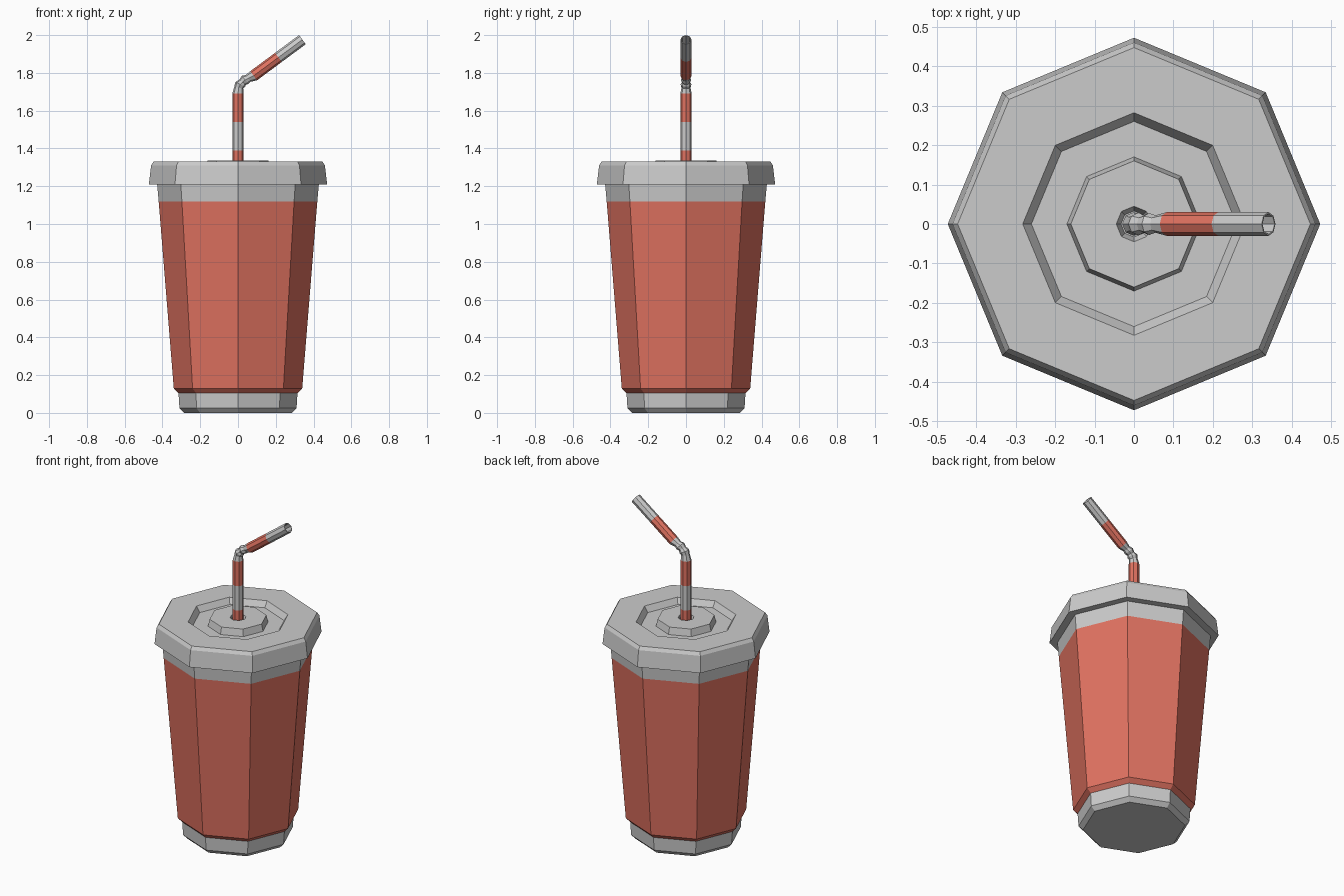
import bpy, bmesh
from math import sin, cos, pi, radians

if "Cube" in bpy.data.objects:
    bpy.data.objects.remove(bpy.data.objects["Cube"])

SIDES = 8
red = bpy.data.materials.new("red")
red.diffuse_color = (0.75, 0.17, 0.12, 1)
red.use_nodes = True
red.node_tree.nodes["Principled BSDF"].inputs["Base Color"].default_value = red.diffuse_color


def skin(name, rings, mat=None, cap_start=False, cap_end=False):
    """Skin octagonal rings given as (radius, z, x offset, tilt towards +x in degrees)."""
    bm = bmesh.new()
    loops = []
    for ring in rings:
        r, z, x, tilt = (*ring, 0, 0)[:4]
        t = radians(tilt)
        loops.append([])
        for i in range(SIDES):
            a = 2 * pi * i / SIDES
            u, v = r * cos(a), r * sin(a)
            loops[-1].append(bm.verts.new((x + u * cos(t), v, z - u * sin(t))))
    for lo, hi in zip(loops, loops[1:]):
        for i in range(SIDES):
            j = (i + 1) % SIDES
            bm.faces.new((lo[i], lo[j], hi[j], hi[i]))
    if cap_start:
        bm.faces.new(loops[0][::-1])
    if cap_end:
        bm.faces.new(loops[-1])
    me = bpy.data.meshes.new(name)
    bm.to_mesh(me)
    bm.free()
    if mat:
        me.materials.append(mat)
    ob = bpy.data.objects.new(name, me)
    bpy.context.collection.objects.link(ob)
    return ob


# Cup: grey foot, red sleeve, grey collar
skin("cup_foot", [(0.285, 0), (0.31, 0.025), (0.315, 0.105)], cap_start=True)
skin("cup_sleeve", [(0.315, 0.105), (0.34, 0.13), (0.42, 1.12)], red)
skin("cup_collar", [(0.42, 1.12), (0.428, 1.21)])

# Lid: overhanging skirt, stepped recess, raised centre and straw socket
skin("lid", [(0.428, 1.21), (0.472, 1.21), (0.46, 1.31), (0.447, 1.33),
             (0.282, 1.33), (0.26, 1.295), (0.17, 1.295), (0.16, 1.337),
             (0.045, 1.337), (0.033, 1.30)], cap_end=True)

# Straw: upright stripes
R = 0.03
skin("straw_stripe_low", [(R, 1.30), (R, 1.39)], red)
skin("straw_band_low", [(R, 1.39), (R, 1.54)])
skin("straw_stripe_mid", [(R, 1.54), (R, 1.69)], red)

# Straw: ribbed bend
T = 54
skin("straw_bend", [(R, 1.69), (0.024, 1.722, 0.004, 12), (0.029, 1.739, 0.012, 26),
                    (0.022, 1.751, 0.024, 40), (0.028, 1.763, 0.038, 50),
                    (0.022, 1.771, 0.054, T), (R, 1.785, 0.083, T)])

# Straw: angled stripe and open mouth
skin("straw_stripe_top", [(R, 1.785, 0.083, T), (R, 1.882, 0.214, T)], red)
skin("straw_mouth", [(R, 1.882, 0.214, T), (R, 1.976, 0.341, T),
                     (0.026, 1.976, 0.341, T), (0.026, 1.90, 0.238, T)], cap_end=True)
